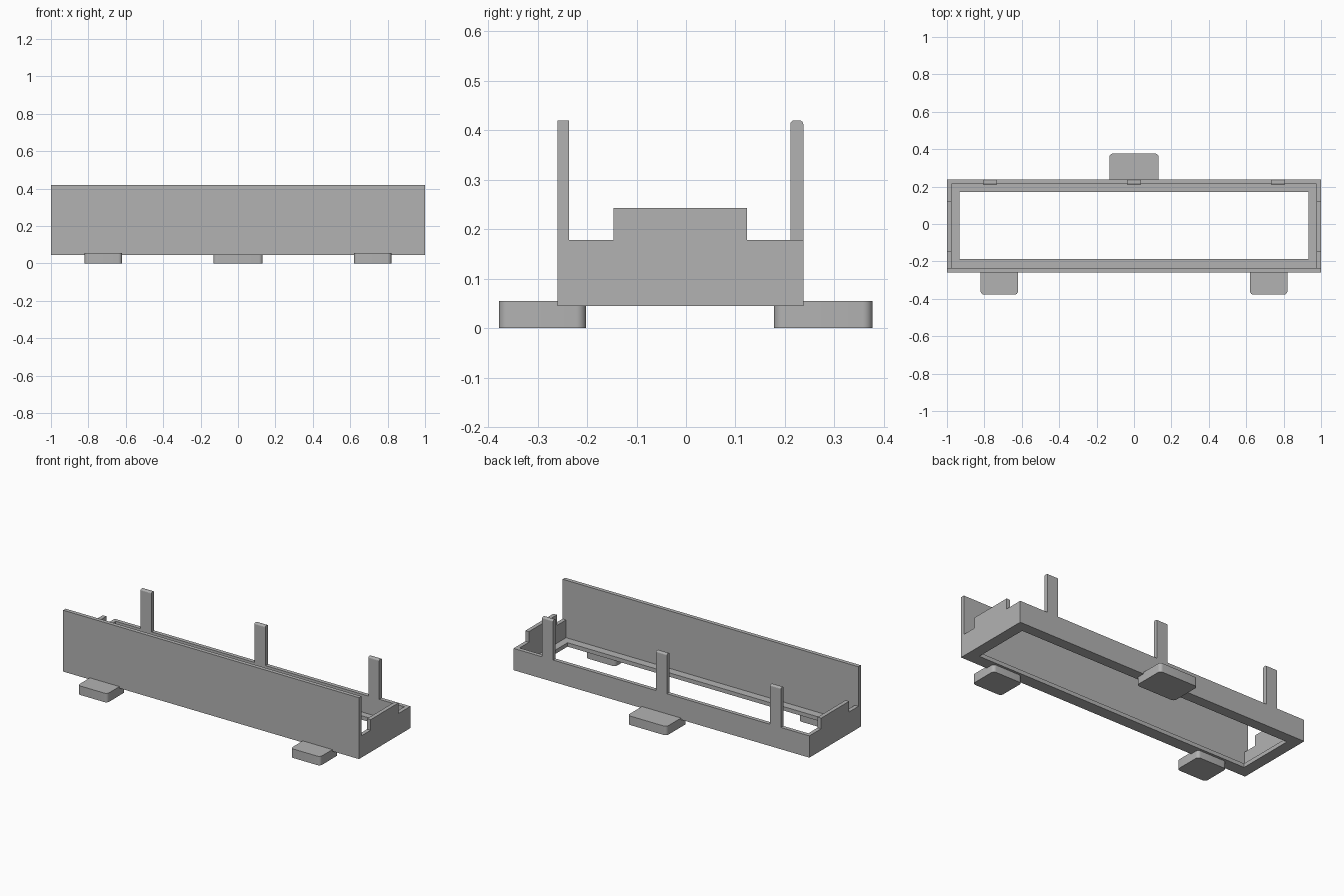
import bpy, bmesh, math
from mathutils import Vector

old = bpy.data.objects.get("Cube")
if old:
    bpy.data.objects.remove(old, do_unlink=True)

grey = bpy.data.materials.new("plain grey")
grey.use_nodes = True
grey.diffuse_color = (0.45, 0.45, 0.45, 1)
grey.node_tree.nodes["Principled BSDF"].inputs["Base Color"].default_value = (0.45, 0.45, 0.45, 1)


def prism(name, outline, direction):
    """Extrude a closed planar outline along a direction."""
    bm = bmesh.new()
    face = bm.faces.new([bm.verts.new(p) for p in outline])
    new = bmesh.ops.extrude_face_region(bm, geom=[face])["geom"]
    bmesh.ops.translate(bm, vec=Vector(direction),
                        verts=[v for v in new if isinstance(v, bmesh.types.BMVert)])
    bmesh.ops.recalc_face_normals(bm, faces=bm.faces)
    return finish(name, bm)


def finish(name, bm):
    mesh = bpy.data.meshes.new(name)
    bm.to_mesh(mesh)
    bm.free()
    mesh.materials.append(grey)
    obj = bpy.data.objects.new(name, mesh)
    bpy.context.collection.objects.link(obj)
    return obj


def box(name, x0, x1, y0, y1, z0, z1):
    return prism(name, [(x0, y0, z0), (x1, y0, z0), (x1, y1, z0), (x0, y1, z0)], (0, 0, z1 - z0))


FRONT, BACK, T = -0.26, 0.237, 0.024
BASE, RIM, TOP = 0.045, 0.178, 0.42
LEDGE = 0.069
inner_front, inner_back, inner_x = FRONT + T, BACK - T, 1 - T

# Tall front panel and low back wall
box("front_panel", -1, 1, FRONT, inner_front, BASE, TOP)
box("back_wall", -1, 1, inner_back, BACK, BASE, RIM)

# End walls with a raised centre
for side, x in (("right", inner_x), ("left", -1)):
    step = [(inner_front, BASE), (inner_back, BASE), (inner_back, RIM), (0.123, RIM),
            (0.123, 0.243), (-0.147, 0.243), (-0.147, RIM), (inner_front, RIM)]
    prism(side + "_end_wall", [(x, y, z) for y, z in step], (T, 0, 0))

# Inner ledge: a flat ring around the open floor
bm = bmesh.new()
rings = []
for z in (BASE, LEDGE):
    for xe, y0, y1 in ((inner_x, inner_front, inner_back), (0.932, -0.187, 0.172)):
        rings.append([bm.verts.new((x, y, z)) for x, y in
                      ((-xe, y0), (xe, y0), (xe, y1), (-xe, y1))])
low_out, low_in, up_out, up_in = rings
for a, b in ((low_out, low_in), (up_out, up_in), (low_out, up_out), (low_in, up_in)):
    for i in range(4):
        j = (i + 1) % 4
        bm.faces.new((a[i], a[j], b[j], b[i]))
bmesh.ops.recalc_face_normals(bm, faces=bm.faces)
finish("inner_ledge", bm)

# Upright tabs on the back wall, with rounded tops
for name, x in (("left", 0.77), ("middle", 0), ("right", -0.77)):
    y0, y1, r = 0.211, BACK, 0.008
    outline = [(y0, RIM), (y1, RIM)]
    for k in range(5):
        a = math.pi / 2 * k / 4
        outline.append((y1 - r + r * math.cos(a), TOP - r + r * math.sin(a)))
    for k in range(5):
        a = math.pi / 2 * (1 + k / 4)
        outline.append((y0 + r + r * math.cos(a), TOP - r + r * math.sin(a)))
    prism(name + "_tab", [(x - 0.037, y, z) for y, z in outline], (0.074, 0, 0))


# Mounting feet with rounded corners
def foot(name, x, half, y0, y1, r=0.02):
    outline = []
    corners = ((x + half - r, y1 - r), (x - half + r, y1 - r),
               (x - half + r, y0 + r), (x + half - r, y0 + r))
    for q, (cx, cy) in enumerate(corners):
        for k in range(7):
            a = math.pi / 2 * (q + k / 6)
            outline.append((cx + r * math.cos(a), cy + r * math.sin(a), 0))
    obj = prism(name, outline, (0, 0, 0.055))
    bpy.ops.object.select_all(action='DESELECT')
    obj.select_set(True)
    bpy.context.view_layer.objects.active = obj
    bpy.ops.object.shade_smooth_by_angle(angle=math.radians(30))


foot("front_left_foot", 0.72, 0.1, -0.378, -0.202)
foot("front_right_foot", -0.72, 0.1, -0.378, -0.202)
foot("back_foot", 0, 0.132, 0.178, 0.377)
